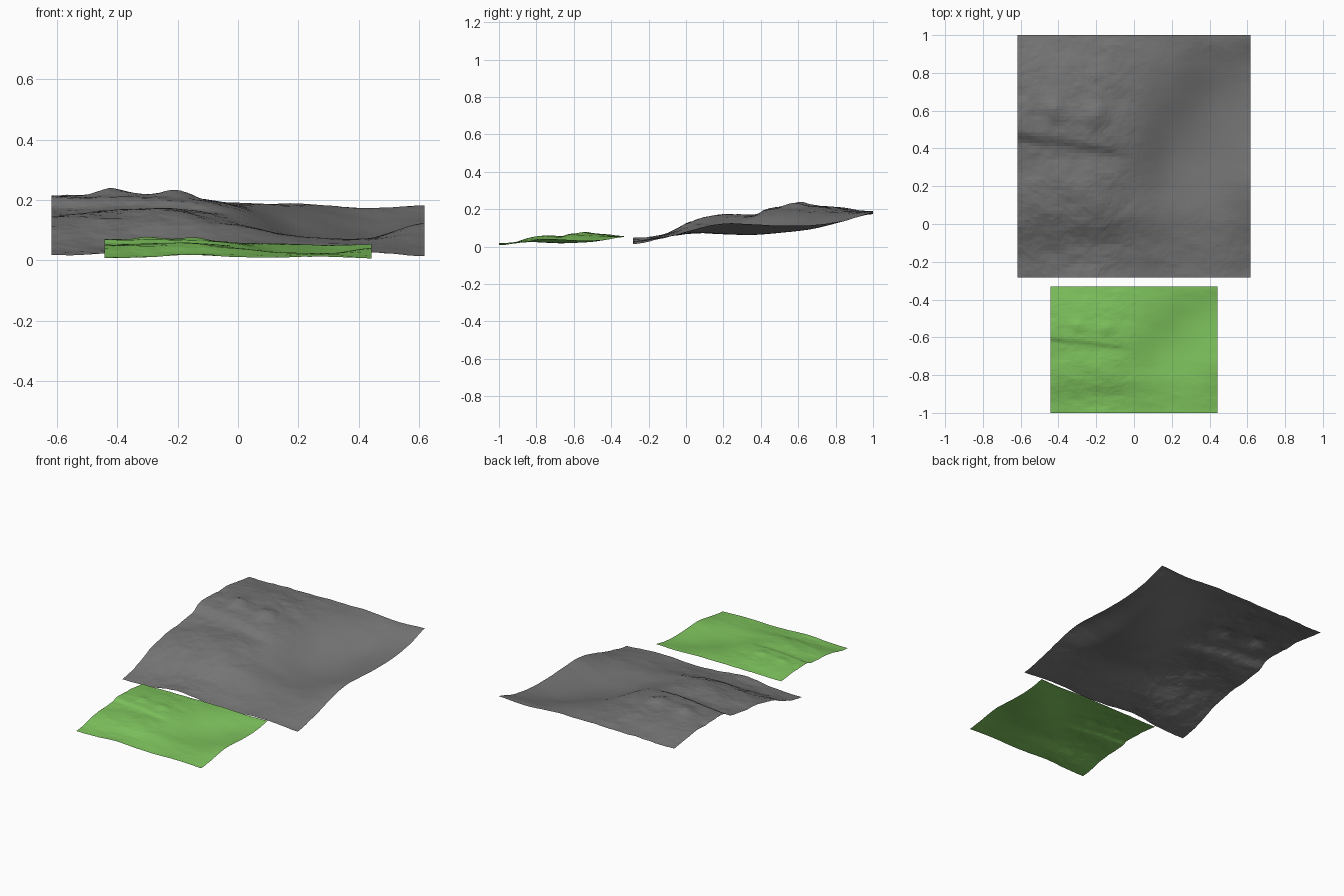
import bpy, bmesh, math
from mathutils import Vector, noise

if "Cube" in bpy.data.objects:
    bpy.data.objects.remove(bpy.data.objects["Cube"])

# Coarse relief, rows front to back, columns left to right
RELIEF = [
    [.015, .026, .044, .025, .022, .028, .012],
    [.058, .056, .065, .057, .050, .050, .045],
    [.118, .127, .140, .110, .078, .071, .090],
    [.145, .160, .170, .125, .075, .070, .123],
    [.160, .172, .175, .155, .076, .066, .119],
    [.203, .210, .206, .176, .100, .075, .112],
    [.208, .216, .212, .184, .141, .095, .115],
    [.203, .207, .204, .189, .174, .137, .137],
    [.178, .180, .183, .187, .187, .174, .182],
]
# Summits: x, y, extra height
PEAKS = [(-.42, .61, .022), (-.2, .58, .02), (-.58, .62, .006)]


def cubic(p, t):
    """Catmull-Rom value along a list, t in 0..1."""
    n = len(p) - 1
    i = min(int(t * n), n - 1)
    f = t * n - i
    a, b, c, d = p[max(i - 1, 0)], p[i], p[i + 1], p[min(i + 2, n)]
    return b + .5 * f * (c - a + f * (2 * a - 5 * b + 4 * c - d + f * (3 * (b - c) + d - a)))


def height(u, v):
    x, y = -.62 + 1.24 * u, -.28 + 1.28 * v
    h = cubic([cubic(row, u) for row in RELIEF], v)
    for px, py, ph in PEAKS:
        h += ph * math.exp(-((x - px) ** 2 + (y - py) ** 2) / .0035)
    # cliff line across the left half
    d = y - (.37 - .17 * (x + .05))
    left = 1 / (1 + math.exp((x + .02) / .03))
    h += .010 * left * math.tanh(d / .025) * math.exp(-(d / .1) ** 2)
    # rough rock, fading inside the smooth bowl and toward the back right
    bowl = math.exp(-(((x - .36) / .33) ** 4 + ((y - .5) / .44) ** 4))
    rough = (1 - .95 * bowl) * (.004 + .003 * left)
    return h + rough * noise.fractal(Vector((x * 7, y * 9, 3.1)), .9, 2.1, 4)


def material(name, rgb):
    m = bpy.data.materials.new(name)
    m.diffuse_color = (*rgb, 1)
    m.use_nodes = True
    m.node_tree.nodes["Principled BSDF"].inputs["Base Color"].default_value = m.diffuse_color
    return m


def terrain(name, x0, x1, y0, y1, scale, lift, tilt, n, mat):
    """Open height-field sheet: relief scaled, lifted and tilted front to back."""
    bm = bmesh.new()
    vs = [[bm.verts.new((x0 + (x1 - x0) * i / n, y0 + (y1 - y0) * j / n,
                         max(0, scale * height(i / n, j / n) + lift - tilt * j / n)))
           for i in range(n + 1)] for j in range(n + 1)]
    for j in range(n):
        for i in range(n):
            bm.faces.new((vs[j][i], vs[j][i + 1], vs[j + 1][i + 1], vs[j + 1][i]))
    bmesh.ops.triangulate(bm, faces=bm.faces[:])
    me = bpy.data.meshes.new(name)
    bm.to_mesh(me)
    bm.free()
    me.materials.append(mat)
    ob = bpy.data.objects.new(name, me)
    bpy.context.collection.objects.link(ob)
    return ob


# Large rocky sheet and its smaller, flatter green copy in front
terrain("rock_terrain", -.618, .618, -.283, 1, 1, 0, 0, 72,
        material("rock grey", (.18, .18, .18)))
terrain("grass_terrain", -.441, .441, -1, -.331, .36, .002, .014, 72,
        material("grass green", (.21, .55, .11)))
